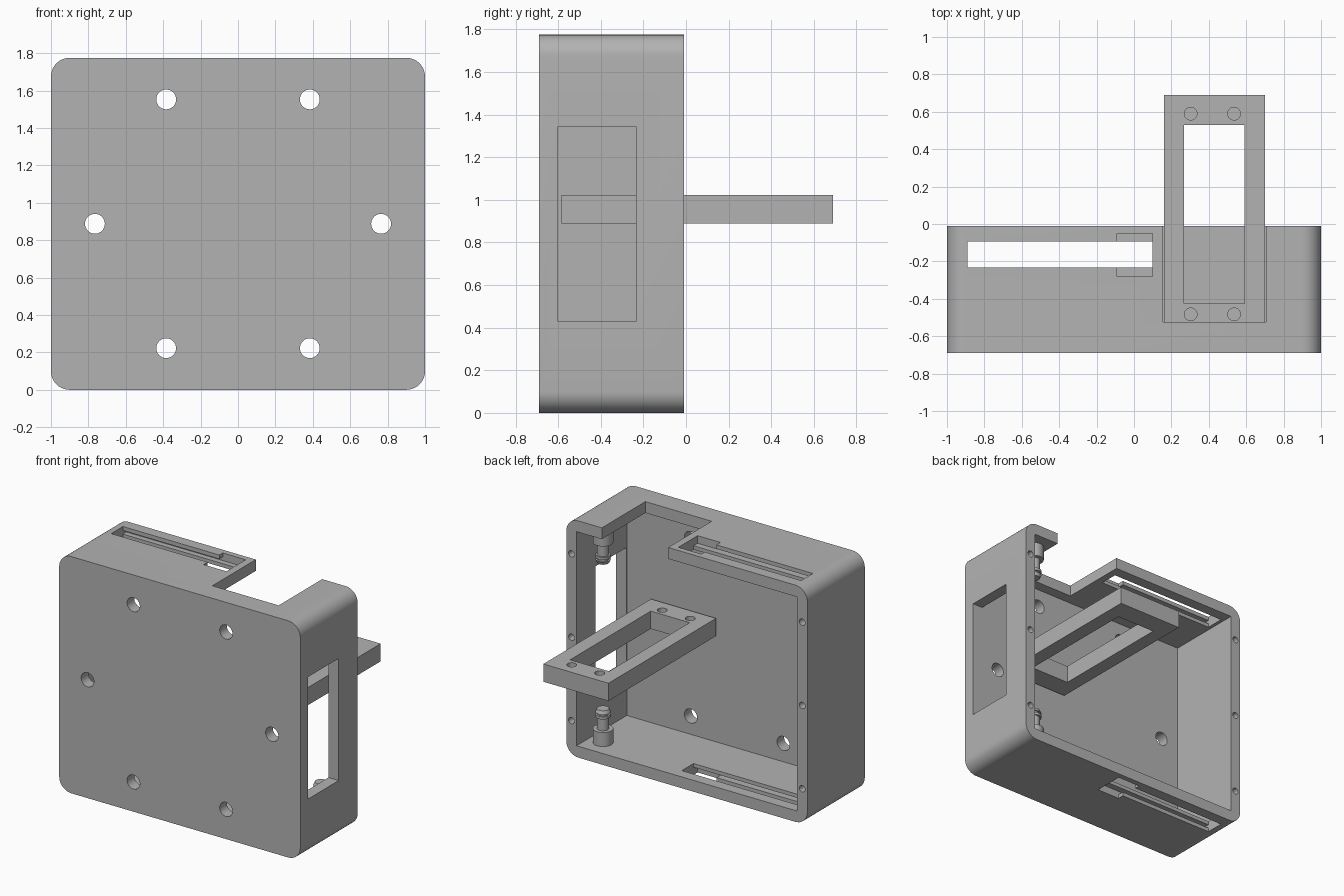
import bpy, bmesh, math
from mathutils import Matrix, Vector

old = bpy.data.objects.get("Cube")
if old:
    bpy.data.objects.remove(old, do_unlink=True)

GREY = bpy.data.materials.new("plain grey")
GREY.use_nodes = True
colour = (0.45, 0.45, 0.45, 1)
GREY.diffuse_color = colour
GREY.node_tree.nodes["Principled BSDF"].inputs["Base Color"].default_value = colour

H = 1.775        # housing height
T = 0.085        # wall thickness
BACK = -0.01     # open rim of the housing


def finish(name, bm):
    bmesh.ops.recalc_face_normals(bm, faces=bm.faces)
    mesh = bpy.data.meshes.new(name)
    bm.to_mesh(mesh)
    bm.free()
    mesh.materials.append(GREY)
    ob = bpy.data.objects.new(name, mesh)
    bpy.context.collection.objects.link(ob)
    return ob


def box(name, x, y, z, radius=0):
    """Box from (min, max) pairs; radius rounds the edges that run along y."""
    bm = bmesh.new()
    lo, hi = Vector((x[0], y[0], z[0])), Vector((x[1], y[1], z[1]))
    bmesh.ops.create_cube(bm, size=1, matrix=Matrix.Translation((lo + hi) / 2)
                          @ Matrix.Diagonal((*(hi - lo), 1)))
    if radius:
        edges = [e for e in bm.edges
                 if abs(e.verts[0].co.y - e.verts[1].co.y) > 0.01]
        bmesh.ops.bevel(bm, geom=edges, offset=radius, segments=10,
                        profile=0.5, affect='EDGES')
    return finish(name, bm)


def rod(name, centre, radius, length, axis):
    bm = bmesh.new()
    turn = Matrix.Rotation(math.pi / 2, 4, 'X') if axis == 'Y' else Matrix()
    bmesh.ops.create_cone(bm, cap_ends=True, segments=32, radius1=radius,
                          radius2=radius, depth=length,
                          matrix=Matrix.Translation(centre) @ turn)
    return finish(name, bm)


def cut(ob, cutter):
    cutter.hide_render = True
    mod = ob.modifiers.new("cut", 'BOOLEAN')
    mod.operation = 'DIFFERENCE'
    mod.solver = 'EXACT'
    mod.object = cutter
    bpy.context.view_layer.update()
    graph = bpy.context.evaluated_depsgraph_get()
    mesh = bpy.data.meshes.new_from_object(ob.evaluated_get(graph))
    ob.modifiers.clear()
    ob.data = mesh
    bpy.data.objects.remove(cutter, do_unlink=True)


def smooth(ob):
    bpy.ops.object.select_all(action='DESELECT')
    ob.select_set(True)
    bpy.context.view_layer.objects.active = ob
    bpy.ops.object.shade_smooth_by_angle(angle=math.radians(30))


# Housing: rounded block hollowed from the back
housing = box("housing", (-1, 1), (-0.69, BACK), (0, H), radius=0.1)
cut(housing, box("cavity", (-1 + T, 1 - T), (-0.605, 0.2), (T, H - T)))

# Side window and the notch in the top wall
cut(housing, box("window", (0.8, 1.2), (-0.6, -0.235), (0.43, 1.345)))
cut(housing, box("top_notch", (0.155, 0.705), (-0.525, 0.2), (1.5, 2)))

# Slide slots in top and bottom: narrow slot, hidden channel, entry notch
cut(housing, box("slot", (-0.89, 0.1), (-0.232, -0.093), (-0.2, 2)))
for lo, hi, outer, inner in ((0.03, 0.057, -0.1, 0.045),
                             (H - 0.057, H - 0.03, H - 0.045, H + 0.1)):
    cut(housing, box("channel", (-0.89, 0.1), (-0.28, -0.052), (lo, hi)))
    cut(housing, box("entry", (-0.09, 0.1), (-0.28, -0.052), (outer, inner)))

# Mounting holes in the front plate, screw holes in the back rim
mid = H / 2
for side in (-1, 1):
    for x, z in ((0.384, mid - 0.665), (0.765, mid), (0.384, mid + 0.665)):
        cut(housing, rod("hole", (side * x, -0.65, z), 0.053, 0.3, 'Y'))
    for z in (mid - 0.625, mid, mid + 0.625):
        cut(housing, rod("screw_hole", (side * 0.957, BACK, z), 0.024, 0.3, 'Y'))
smooth(housing)

# Loose rectangular frame with four blind holes
frame = box("motor_frame", (0.16, 0.7), (-0.585, 0.69), (0.89, 1.023))
cut(frame, box("opening", (0.267, 0.59), (-0.425, 0.53), (0.5, 1.5)))
for x in (0.303, 0.535):
    for y in (-0.483, 0.59):
        cut(frame, rod("blind_hole", (x, y, 1.023), 0.034, 0.2, 'Z'))
smooth(frame)


# Hinge pins on the floor and under the top wall
def pin(name, z, up):
    profile = ((0, 0), (0.07, 0), (0.07, 0.11), (0.042, 0.11), (0.042, 0.2),
               (0.053, 0.2), (0.053, 0.22), (0.04, 0.22), (0.04, 0.235),
               (0.053, 0.235), (0.042, 0.26), (0, 0.26))
    bm = bmesh.new()
    verts = [bm.verts.new((r, 0, up * (h - 0.005))) for r, h in profile]
    edges = [bm.edges.new(pair) for pair in zip(verts, verts[1:])]
    bmesh.ops.spin(bm, geom=verts + edges, cent=(0, 0, 0), axis=(0, 0, 1),
                   angle=math.tau, steps=32, use_duplicate=False)
    bmesh.ops.remove_doubles(bm, verts=bm.verts, dist=0.0005)
    bmesh.ops.translate(bm, verts=bm.verts, vec=(0.8, -0.16, z))
    smooth(finish(name, bm))


pin("lower_pin", T, 1)
pin("upper_pin", H - T, -1)
